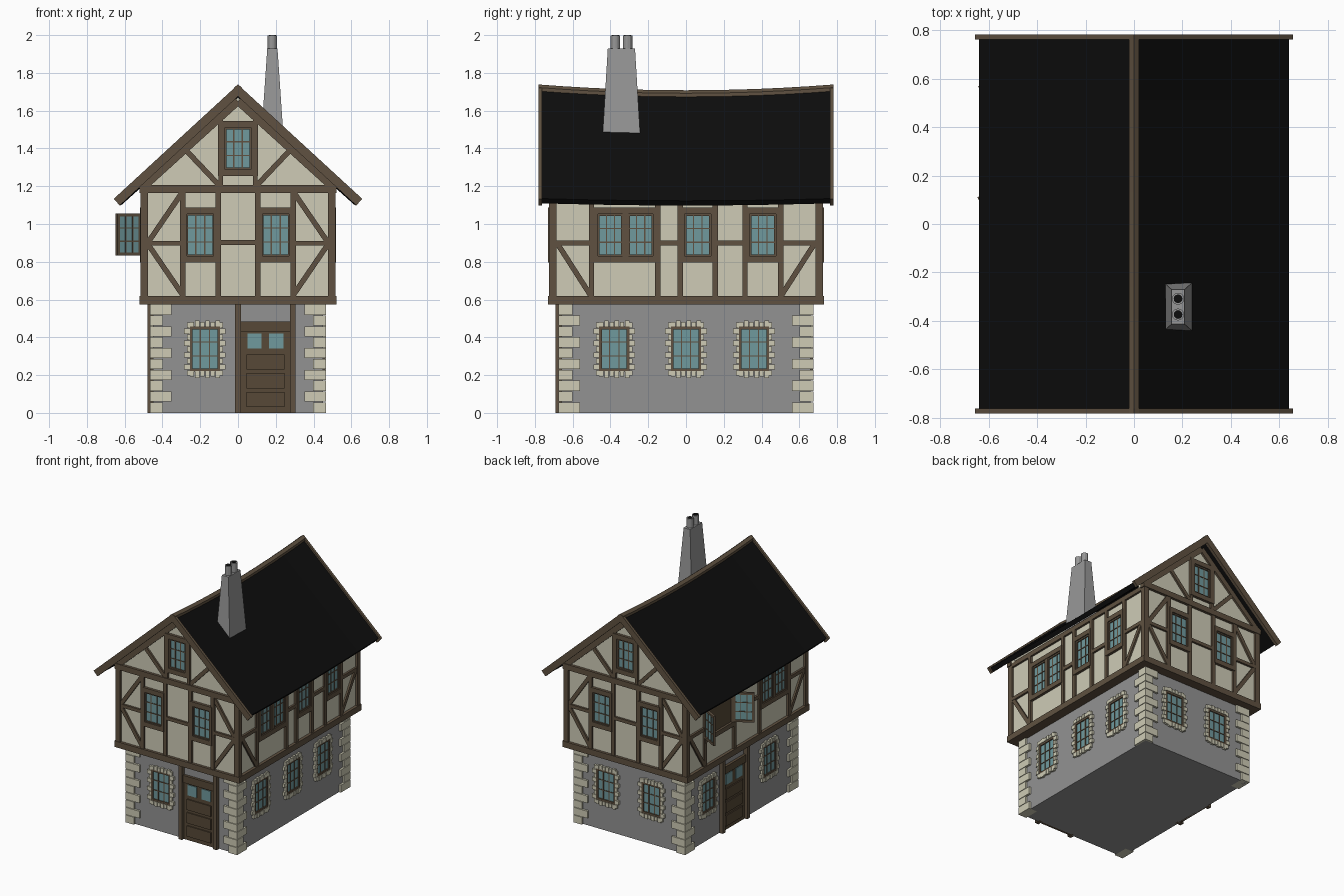
import bpy, bmesh, math
from mathutils import Matrix, Vector

if "Cube" in bpy.data.objects:
    bpy.data.objects.remove(bpy.data.objects["Cube"])

COLOURS = {
    "cream plaster": (0.62, 0.60, 0.47), "pale stone": (0.62, 0.60, 0.46),
    "grey render": (0.29, 0.29, 0.29), "brown timber": (0.115, 0.083, 0.052),
    "dark wood": (0.095, 0.066, 0.038), "blue glass": (0.16, 0.32, 0.34),
    "black roof": (0.004, 0.004, 0.004), "chimney grey": (0.31, 0.31, 0.31),
}
MATS = {}
for name, c in COLOURS.items():
    MATS[name] = bpy.data.materials.new(name)
    MATS[name].diffuse_color = (*c, 1)

PARTS = {}  # part name -> (bmesh, material name)


def part(name, mat):
    PARTS[name] = (bmesh.new(), mat)
    return name


def frame(angle, origin=(0, 0, 0)):
    """Facade space: u along the wall, z up, d outwards."""
    return (Matrix.Translation(origin) @ Matrix.Rotation(angle, 4, 'Z')
            @ Matrix.Rotation(math.pi / 2, 4, 'X'))


FRONT, RIGHT, BACK, LEFT = [frame(k * math.pi / 2) for k in range(4)]


def prism(name, M, pts, d0, d1):
    bm = PARTS[name][0]
    a = [bm.verts.new(M @ Vector((u, z, d0))) for u, z in pts]
    b = [bm.verts.new(M @ Vector((u, z, d1))) for u, z in pts]
    bm.faces.new(a)
    bm.faces.new(b)
    for i in range(len(pts)):
        j = (i + 1) % len(pts)
        bm.faces.new((a[i], a[j], b[j], b[i]))


def box(name, M, u0, u1, z0, z1, d0, d1):
    prism(name, M, [(u0, z0), (u1, z0), (u1, z1), (u0, z1)], d0, d1)


def beam(name, M, p, q, w, d0, d1):
    p, q = Vector(p), Vector(q)
    t = (q - p).normalized() * w / 2
    n = Vector((-t.y, t.x))
    prism(name, M, [p + n, p - n, q - n, q + n], d0, d1)


WALL = part("ground_floor_walls", "grey render")
QUOIN = part("corner_stones", "pale stone")
SURR = part("window_stones", "pale stone")
PLAST = part("upper_floor_plaster", "cream plaster")
TIMB = part("timber_frame", "brown timber")
SASH = part("window_frames", "brown timber")
GLASS = part("window_glass", "blue glass")
DOOR = part("doors", "dark wood")
BARGE = part("barge_boards", "brown timber")
ROOF = part("roof", "black roof")
RIDGE = part("ridge_beam", "brown timber")
CHIM = part("chimney", "chimney grey")
HOLE = part("chimney_openings", "black roof")


def pane(M, u0, u1, z0, z1, d, back=0.01):
    """Glass with a thin rim and a three by three lattice."""
    box(GLASS, M, u0, u1, z0, z1, d - back, d + 0.004)
    r, e0, e1 = 0.008, d - back - 0.002, d + 0.012
    for u in (u0, u1):
        box(SASH, M, u - r, u + r, z0 - r, z1 + r, e0, e1)
    for z in (z0, z1):
        box(SASH, M, u0, u1, z - r, z + r, e0, e1)
    for i in (1, 2):
        u, z = u0 + (u1 - u0) * i / 3, z0 + (z1 - z0) * i / 3
        box(SASH, M, u - .003, u + .003, z0, z1, e0, d + 0.008)
        box(SASH, M, u0, u1, z - .003, z + .003, e0, d + 0.008)


def surround(M, u0, u1, z0, z1, t, d):
    """Thick timber window surround."""
    for a, b in ((u0, u0 + t), (u1 - t, u1)):
        box(TIMB, M, a, b, z0, z1, d - .01, d + .02)
    for a, b in ((z0, z0 + .035), (z1 - .035, z1)):
        box(TIMB, M, u0, u1, a, b, d - .01, d + .02)


def stone_window(M, u, d):
    """Ground floor window with a toothed ring of stones."""
    z0, z1 = 0.228, 0.45
    pane(M, u - .074, u + .074, z0, z1, d)
    rows, cols = 9, 6
    h, w = 0.285 / rows, 0.164 / cols
    for i in range(rows):
        z, out = 0.195 + i * h, 0.110 if i % 2 else 0.096
        for s in (-1, 1):
            a, b = sorted((u + s * .08, u + s * out))
            box(SURR, M, a, b, z + .002, z + h - .002, d - .01, d + .016)
    for i in range(cols):
        a, out = u - .082 + i * w, 0.006 * (i % 2)
        box(SURR, M, a + .002, a + w - .002, .192 - out, .221, d - .01, d + .016)
        box(SURR, M, a + .002, a + w - .002, .457, .482 + out, d - .01, d + .016)


def door(M, u, d):
    for s in (-1, 1):
        box(TIMB, M, u + s * .145 - .015, u + s * .145 + .015, 0, .58, d - .02, d + .03)
    box(DOOR, M, u - .13, u + .13, 0, .485, d - .01, d + .008)
    box(DOOR, M, u - .13, u + .13, .43, .485, d, d + .02)
    for s in (-1, 1):
        box(GLASS, M, u + s * .058 - .038, u + s * .058 + .038, .34, .42, d, d + .013)
    for z in (.03, .13, .23):
        box(DOOR, M, u - .1, u + .1, z, z + .08, d, d + .016)


# Ground floor: walls, corner stones, windows and doors
GX, GY = 0.45, 0.66
box(WALL, FRONT, -GX, GX, 0, .59, -GY, GY)
rows, h = 10, 0.0575
for i in range(rows):
    for sx in (-1, 1):
        for sy in (-1, 1):
            lx, ly = (.07, .115) if i % 2 == 0 else (.115, .075)
            xs = sorted((sx * (GX + .016), sx * (GX + .016 - lx)))
            ys = sorted((-sy * (GY + .016), -sy * (GY + .016 - ly)))
            box(QUOIN, FRONT, *xs, i * h + .002 * (i > 0), (i + 1) * h - .002, *ys)
stone_window(FRONT, -.175, GY)
door(FRONT, .145, GY)
for u in (-.2, .18):
    stone_window(BACK, u, GY)
for u in (-.38, 0, .36):
    stone_window(RIGHT, u, GX)
for u in (-.39, .34):
    stone_window(LEFT, u, GX)
door(LEFT, -.085, GX)

# Upper floor body with sill beam
UX, UY, T = 0.50, 0.71, 0.015
box(PLAST, FRONT, -UX, UX, .6, 1.18, -UY, UY)
box(TIMB, FRONT, -.522, .522, .575, .62, -.73, .73)
for sx in (-1, 1):
    for sy in (-1, 1):
        x, y = sx * .4955, sy * .7065
        box(TIMB, FRONT, x - .02, x + .02, .6, 1.18, y - .02, y + .02)

# Gable ends: framing, two windows, attic window, barge boards
for M in (FRONT, BACK):
    d0, d1 = UY - .02, UY + T
    prism(PLAST, M, [(-.515, 1.18), (.515, 1.18), (.515, 1.2), (0, 1.67), (-.515, 1.2)], .66, UY)
    box(TIMB, M, -.522, .522, 1.165, 1.207, d0, UY + .02)
    box(TIMB, M, -.1, .1, .89, .915, d0, d1)
    for s in (-1, 1):
        for u in (.105, .293):
            box(TIMB, M, s * u - .015, s * u + .015, .6, 1.18, d0, d1)
        a, b = sorted((s * .3, s * .49))
        box(TIMB, M, a, b, .885, .91, d0, d1)
        beam(TIMB, M, (s * .478, .9), (s * .297, 1.165), .028, d0, d1 - .002)
        beam(TIMB, M, (s * .478, .895), (s * .297, .63), .028, d0, d1 - .002)
        beam(TIMB, M, (s * .275, 1.39), (s * .1, 1.205), .028, d0, d1 - .002)
        beam(TIMB, M, (s * .515, 1.183), (0, 1.65), .04, d0, d1)
        surround(M, s * .2 - .09, s * .2 + .09, .795, 1.088, .02, UY)
        pane(M, s * .2 - .072, s * .2 + .072, .83, 1.052, UY)
        box(TIMB, M, s * .092 - .012, s * .092 + .012, 1.2, 1.565, d0, d1)
    surround(M, -.105, .105, 1.253, 1.545, .035, UY)
    pane(M, -.068, .068, 1.29, 1.508, UY)
    prism(BARGE, M, [(-.658, 1.133), (0, 1.738), (.658, 1.133), (.626, 1.098), (0, 1.675), (-.626, 1.098)],
          .762, .782)

# Long sides: posts, rails, lower braces
for M, posts, rails in (
        (RIGHT, (-.5, -.15, -.03, .155, .312, .502), ((-.14, -.03), (.16, .31))),
        (LEFT, (-.5, -.15, .15, .5), ((-.15, .15),))):
    d0, d1 = UX - .02, UX + T
    for u in posts:
        box(TIMB, M, u - .014, u + .014, .6, 1.18, d0, d1)
    for a, b in rails + ((-.7, -.5), (.5, .7)):
        box(TIMB, M, a, b, .885, .912, d0, d1)
    box(TIMB, M, -.72, .72, 1.15, 1.185, d0, d1)
    for s in (-1, 1):
        beam(TIMB, M, (s * .68, .895), (s * .507, .625), .028, d0, d1 - .002)


def double_window(M, u):
    surround(M, u - .17, u + .17, .795, 1.088, .025, UX)
    box(TIMB, M, u - .015, u + .015, .8, 1.08, UX - .01, UX + .018)
    for s in (-1, 1):
        pane(M, u + s * .08 - .065, u + s * .08 + .065, .83, 1.05, UX)


double_window(RIGHT, -.32)
double_window(LEFT, .32)
for u in (.063, .407):
    surround(RIGHT, u - .09, u + .09, .795, 1.088, .02, UX)
    pane(RIGHT, u - .068, u + .068, .83, 1.05, UX)

# Open window on the left side with two casements swung out
surround(LEFT, -.335 - .175, -.335 + .175, .795, 1.088, .025, UX)
box(DOOR, LEFT, -.49, -.18, .82, 1.06, UX - .01, UX + .004)
for y, s in ((.50, 1), (.17, -1)):
    M = frame(math.atan2(s * .07, -.125), (-.515, y, 0))
    pane(M, .008, .137, .84, 1.047, 0, .004)


# Sagging roof and ridge, swept along y
def sag(y):
    return 1 - (y / .775) ** 2


def sweep(name, section, length, n=12):
    """section: list of (x, z, sag amount)"""
    bm = PARTS[name][0]
    rings = []
    for i in range(n + 1):
        y = -length + 2 * length * i / n
        rings.append([bm.verts.new((x, y, z - k * sag(y))) for x, z, k in section])
    for a, b in zip(rings, rings[1:]):
        for i in range(len(section)):
            j = (i + 1) % len(section)
            bm.faces.new((a[i], a[j], b[j], b[i]))
    bm.faces.new(rings[0])
    bm.faces.new(rings[-1])


sweep(ROOF, [(-.64, 1.135, .012), (0, 1.722, .03), (.64, 1.135, .012),
             (.62, 1.11, .012), (0, 1.682, .03), (-.62, 1.11, .012)], .77)
sweep(RIDGE, [(-.021, 1.70, .03), (-.021, 1.722, .03), (0, 1.738, .03),
              (.021, 1.722, .03), (.021, 1.70, .03)], .78)

# Tapered chimney with two pots
cx, cy = 0.182, -0.342
bm = PARTS[CHIM][0]
for v in bmesh.ops.create_cube(bm, size=2)["verts"]:
    hx, hy, z = (.027, .072, 1.93) if v.co.z > 0 else (.061, .102, 1.43)
    v.co = (cx + math.copysign(hx, v.co.x), cy + math.copysign(hy, v.co.y), z)
for y in (-.374, -.309):
    for name, r, z0, z1 in ((CHIM, .025, 1.91, 1.998), (HOLE, .018, 1.99, 2.0)):
        bmesh.ops.create_cone(PARTS[name][0], cap_ends=True, segments=12, radius1=r, radius2=r,
                              depth=z1 - z0, matrix=Matrix.Translation((cx, y, (z0 + z1) / 2)))

# Turn every part into an object
for name, (bm, mat) in PARTS.items():
    bmesh.ops.recalc_face_normals(bm, faces=bm.faces)
    me = bpy.data.meshes.new(name)
    bm.to_mesh(me)
    bm.free()
    me.materials.append(MATS[mat])
    bpy.context.collection.objects.link(bpy.data.objects.new(name, me))

for m in bpy.data.materials:
    if m.users and not m.is_grease_pencil:
        m.use_nodes = True
        m.node_tree.nodes["Principled BSDF"].inputs["Base Color"].default_value = m.diffuse_color
